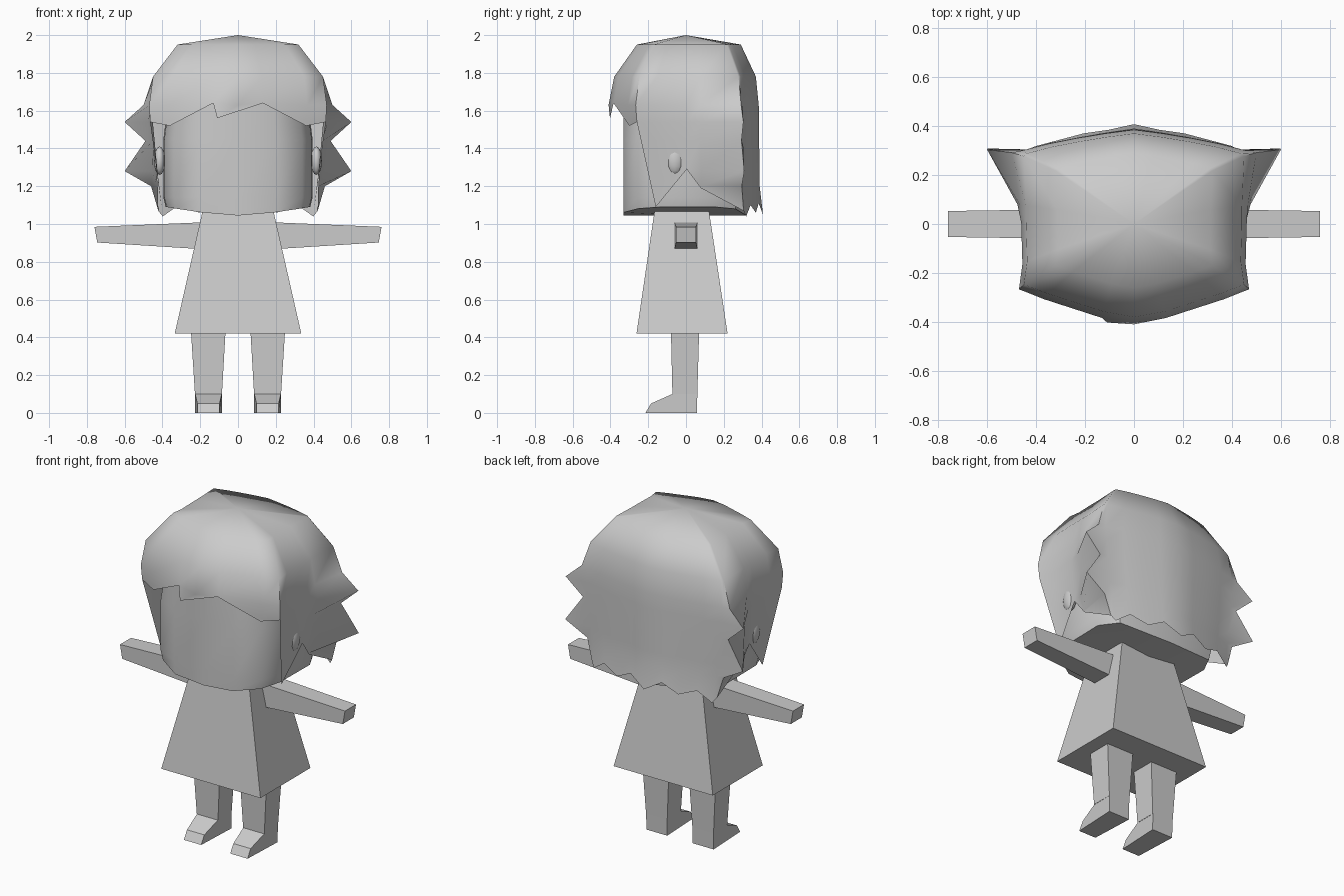
import bpy, bmesh, math
from mathutils import Vector

if "Cube" in bpy.data.objects:
    bpy.data.objects.remove(bpy.data.objects["Cube"])

grey = bpy.data.materials.new("light_grey")
grey.use_nodes = True
grey.diffuse_color = (0.6, 0.6, 0.6, 1)
grey.node_tree.nodes["Principled BSDF"].inputs["Base Color"].default_value = (0.6, 0.6, 0.6, 1)


def finish(name, bm, smooth=None, closed=True):
    """Turn a bmesh into a named, coloured object."""
    bmesh.ops.remove_doubles(bm, verts=bm.verts, dist=0.0005)
    bmesh.ops.recalc_face_normals(bm, faces=bm.faces)
    mesh = bpy.data.meshes.new(name)
    bm.to_mesh(mesh)
    bm.free()
    mesh.materials.append(grey)
    obj = bpy.data.objects.new(name, mesh)
    bpy.context.collection.objects.link(obj)
    if smooth:
        bpy.ops.object.select_all(action='DESELECT')
        obj.select_set(True)
        bpy.context.view_layer.objects.active = obj
        bpy.ops.object.shade_smooth_by_angle(angle=math.radians(smooth))
    return obj


def loft(bm, rings, bottom=None, top=None):
    """Skin a list of closed rings, with optional fan caps to a point."""
    rows = [[bm.verts.new(p) for p in ring] for ring in rings]
    n = len(rows[0])
    for a, b in zip(rows, rows[1:]):
        for i in range(n):
            j = (i + 1) % n
            quad = [a[i], a[j], b[j], b[i]]
            # Drop corners that coincide where a column has already ended
            face = [v for k, v in enumerate(quad) if (v.co - quad[k - 1].co).length > 0.0005]
            if len(face) > 2:
                bm.faces.new(face)
    for point, row in ((bottom, rows[0]), (top, rows[-1])):
        if point:
            tip = bm.verts.new(point)
            for i in range(n):
                bm.faces.new((row[i], row[(i + 1) % n], tip))


def mirror_ring(half):
    """Close a half outline that starts and ends on the centre line."""
    return half + [Vector((-p.x, p.y, p.z)) for p in half[-2:0:-1]]


def rect(x0, x1, y0, y1, z):
    return [Vector(p) for p in ((x0, y0, z), (x1, y0, z), (x1, y1, z), (x0, y1, z))]


# Dress: tapered block
bm = bmesh.new()
loft(bm, [rect(-.335, .335, -.262, .22, .42), rect(-.185, .185, -.165, .12, 1.08)],
     (0, 0, .42), (0, 0, 1.08))
finish("dress", bm)

# Head: rounded box with a slightly dropped chin
PLAN = ((0, -.33), (.2, -.33), (.34, -.26), (.39, -.14), (.395, .15), (.33, .27), (0, .33))
bm = bmesh.new()
rings = []
for z, s in ((1.045, .97), (1.14, 1), (1.45, 1), (1.75, .9)):
    lift = .045 if z < 1.1 else 0
    rings.append(mirror_ring([Vector((x * s, y * (1 if y < -.3 else s), z + lift * (x / .39) ** 1.5))
                              for x, y in PLAN]))
loft(bm, rings, (0, 0, 1.045), (0, 0, 1.8))
finish("head", bm, 50)

# Hair: levels of (height, half width, front, back, side spike length)
LEVELS = ((1.95, .32, -.26, .29, 0), (1.78, .45, -.38, .37, 0), (1.63, .47, -.41, .385, .03),
          (1.54, .465, -.4, .387, .135), (1.44, .455, -.4, .387, .035),
          (1.28, .44, -.4, .39, .16), (1.2, .43, -.4, .39, .03), (1.03, .41, -.4, .41, 0))
# Columns of (width share, depth share, spike share, height of the lower tip)
COLUMNS = ((0, 1, 0, 1.56), (.28, .94, 0, 1.64), (.78, .75, 0, 1.52), (1, .65, 0, 1.54),
           (.97, .4, 0, 1.09), (.98, -.01, 0, 1.29), (.98, -.2, .15, 1.19),
           (1, -.75, 1, 1.07), (.97, -.78, 0, 1.04), (.75, -.85, 0, 1.1),
           (.5, -.91, 0, 1.06), (.25, -.96, 0, 1.11), (0, -1, 0, 1.05))


def level_at(z):
    for a, b in zip(LEVELS, LEVELS[1:]):
        if z >= b[0]:
            t = (a[0] - z) / (a[0] - b[0])
            return [p + (q - p) * t for p, q in zip(a, b)]
    return LEVELS[-1]


def hair_point(column, z):
    share, depth, spike, low = column
    z = max(z, low)
    _, w, front, back, length = level_at(z)
    y = depth * front if depth > 0 else -depth * back
    # The centre fringe tip is swept to one side
    x = -.11 if column is COLUMNS[0] and z == low else share * w + spike * length
    return Vector((x, y + spike * length * .1, z))


bm = bmesh.new()
rings = [mirror_ring([hair_point(c, lv[0]) for c in COLUMNS]) for lv in reversed(LEVELS)]
loft(bm, rings, None, (0, 0, 2))
finish("hair", bm, 65)

for side, label in ((1, "left"), (-1, "right")):
    # Ear: flattened ball
    bm = bmesh.new()
    bmesh.ops.create_uvsphere(bm, u_segments=12, v_segments=8, radius=1)
    for v in bm.verts:
        v.co = Vector((side * (.415 + v.co.x * .03), -.058 + v.co.y * .048, 1.335 + v.co.z * .075))
    finish(label + "_ear", bm, 60)

    # Arm: tapered bar held out sideways
    bm = bmesh.new()
    ends = []
    for x0, x1, y, low, high in ((.16, .16, .062, .865, 1.01), (.745, .76, .053, .902, .985)):
        ends.append([Vector((side * x, d, z)) for x, d, z in
                     ((x0, -y, low), (x0, y, low), (x1, y, high), (x1, -y, high))])
    loft(bm, ends)
    bm.faces.new(bm.verts[:][:4])
    bm.faces.new(bm.verts[:][4:])
    finish(label + "_arm", bm)

    # Leg and foot: rings from the hip down to the ankle, then out to the toe
    bm = bmesh.new()
    hip = rect(side * .065, side * .25, -.08, .07, .45)
    ankle = rect(side * .085, side * .228, -.072, .06, .1)
    sole = rect(side * .088, side * .225, -.07, .058, 0)
    loft(bm, [hip, ankle])
    bm.faces.new([bm.verts.new(p) for p in hip])
    foot = [(.06, .1), (-.072, .1), (-.185, .05), (-.215, 0), (.058, 0)]
    walls = []
    for inner, taper in ((.086, .012), (.227, -.012)):
        walls.append([bm.verts.new((side * (inner + (taper if y < -.1 else 0)), y, z))
                      for y, z in foot])
    for i in range(len(foot)):
        j = (i + 1) % len(foot)
        if i:
            bm.faces.new((walls[0][i], walls[0][j], walls[1][j], walls[1][i]))
    for wall in walls:
        bm.faces.new(wall)
    finish(label + "_leg", bm)
